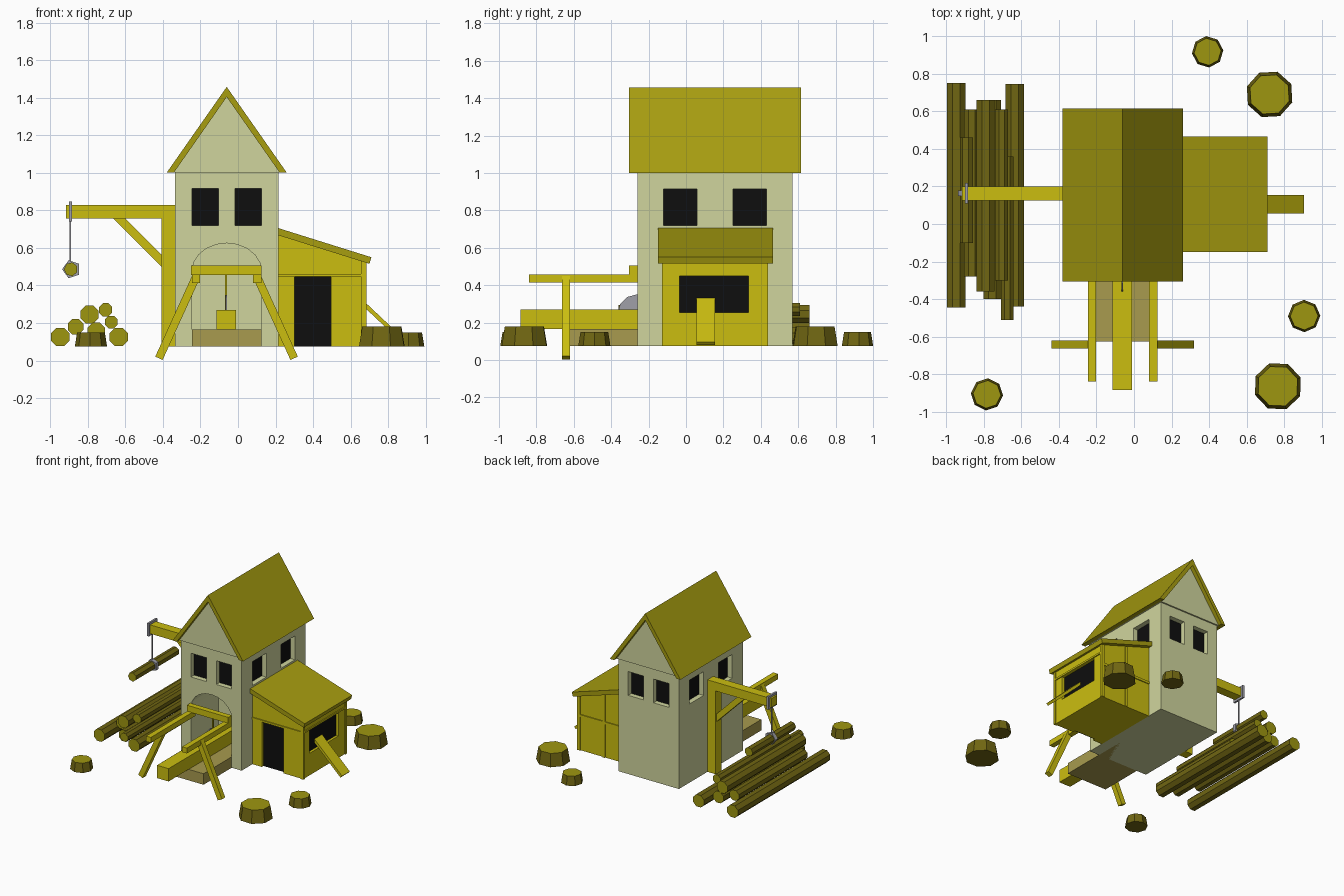
import bpy, bmesh, math
from mathutils import Vector

if "Cube" in bpy.data.objects:
    bpy.data.objects.remove(bpy.data.objects["Cube"])


def mat(name, r, g, b):
    lin = lambda c: ((c / 255 + 0.055) / 1.055) ** 2.4 if c > 10 else c / 255 / 12.92
    m = bpy.data.materials.new(name)
    m.diffuse_color = (lin(r), lin(g), lin(b), 1)
    m.use_nodes = True
    m.node_tree.nodes["Principled BSDF"].inputs["Base Color"].default_value = m.diffuse_color
    return m


WALL = mat("plaster wall", 208, 213, 157)
WOOD = mat("fresh timber", 203, 190, 16)
ROOF = mat("roof boards", 167, 157, 16)
CUT = mat("cut log end", 158, 150, 16)
BARK = mat("bark", 112, 102, 18)
TAN = mat("loading floor", 168, 155, 78)
DARK = mat("dark opening", 14, 14, 14)
IRON = mat("iron", 160, 160, 168)


def finish(name, bm, *mats):
    bmesh.ops.recalc_face_normals(bm, faces=bm.faces)
    me = bpy.data.meshes.new(name)
    bm.to_mesh(me)
    bm.free()
    for m in mats:
        me.materials.append(m)
    ob = bpy.data.objects.new(name, me)
    bpy.context.collection.objects.link(ob)
    return ob


def add_prism(bm, pts, y0, y1):
    """Extrude an x-z profile along y."""
    f = bm.faces.new([bm.verts.new((x, y0, z)) for x, z in pts])
    new = bmesh.ops.extrude_face_region(bm, geom=[f])["geom"]
    bmesh.ops.translate(bm, vec=(0, y1 - y0, 0),
                        verts=[v for v in new if isinstance(v, bmesh.types.BMVert)])


def prism(name, pts, y0, y1, m):
    bm = bmesh.new()
    add_prism(bm, pts, y0, y1)
    return finish(name, bm, m)


def rect(x0, x1, z0, z1):
    return [(x0, z0), (x1, z0), (x1, z1), (x0, z1)]


def box(name, x0, x1, y0, y1, z0, z1, m):
    return prism(name, rect(x0, x1, z0, z1), y0, y1, m)


def beam(name, a, b, w, y0, y1, m):
    """Slanted beam between two x-z points."""
    a, b = Vector(a), Vector(b)
    d = (b - a).normalized()
    n = Vector((-d.y, d.x)) * w / 2
    return prism(name, [a + n, b + n, b - n, a - n], y0, y1, m)


def cut(ob, bm, m):
    cutter = finish("cutter", bm, m)
    cutter.hide_render = True
    mod = ob.modifiers.new("openings", "BOOLEAN")
    mod.operation, mod.solver, mod.object = "DIFFERENCE", "EXACT", cutter
    bpy.context.view_layer.objects.active = ob
    bpy.ops.object.modifier_apply(modifier=mod.name)
    bpy.data.objects.remove(cutter)


def log(name, x, z, r, y0, y1, sides=8):
    pts = [(x + r * math.cos((i + .5) * math.tau / sides),
            z + r * math.sin((i + .5) * math.tau / sides)) for i in range(sides)]
    ob = prism(name, pts, y0, y1, BARK)
    ob.data.materials.append(CUT)
    for p in ob.data.polygons:
        p.material_index = int(abs(p.normal.y) > .9)
    return ob


# --- tower with recessed windows and arched saw bay
X0, X1, Y0, Y1, B = -.335, .215, -.26, .57, .075
tower = box("tower", X0, X1, Y0, Y1, B, 1.0, WALL)
D, Z0, Z1 = .045, .72, .915
bm = bmesh.new()
for i, (a, b) in enumerate([(-.245, -.105), (-.015, .125)]):
    for side, out, inn in (("front", Y0, Y0 + D), ("back", Y1, Y1 - D)):
        o = out + (out - inn)
        add_prism(bm, rect(a, b, Z0, Z1), min(o, inn), max(o, inn))
        s = .004 if side == "front" else -.004
        box(f"{side}_window_{i}", a, b, min(inn, inn - s), max(inn, inn - s), Z0, Z1, DARK)
for i, (a, b) in enumerate([(-.12, .06), (.25, .43)]):
    for side, out, inn in (("left", X0, X0 + D), ("right", X1, X1 - D)):
        o = out + (out - inn)
        add_prism(bm, rect(min(o, inn), max(o, inn), Z0, Z1), a, b)
        s = .004 if side == "left" else -.004
        box(f"{side}_window_{i}", min(inn, inn - s), max(inn, inn - s), a, b, Z0, Z1, DARK)
arch = [(-.245, B + .005), (.125, B + .005)]
arch += [(-.06 + .185 * math.cos(t * math.pi / 10), .475 + .15 * math.sin(t * math.pi / 10))
         for t in range(11)]
arch += []
add_prism(bm, arch, Y0 - .05, .1)
cut(tower, bm, WALL)

# --- gable and tower roof
prism("gable", [(X0 - .01, 1.0), (X1 + .01, 1.0), (-.06, 1.41)], Y0 - .012, Y1 + .012, WALL)
prism("tower_roof", [(-.38, 1), (-.06, 1.457), (.26, 1), (.222, 1), (-.06, 1.403), (-.342, 1)],
      -.305, .615, ROOF)

# --- saw bay: floor, log carriage, blade, rails, legs
box("bay_floor", -.245, .125, -.625, .1, B, .165, TAN)
box("carriage_log", -.115, -.01, -.885, .06, .165, .27, WOOD)
bm = bmesh.new()
bmesh.ops.create_cone(bm, cap_ends=True, segments=12, radius1=.1, radius2=.1, depth=.008)
saw = finish("saw_blade", bm, IRON)
saw.rotation_euler = (0, math.pi / 2, 0)
saw.location = (-.063, -.265, .25)
box("saw_hanger", -.068, -.058, -.24, -.23, .27, .46, WOOD)
box("bay_crossbeam", -.25, .125, -.305, -.26, .455, .505, WOOD)
for i, s in enumerate((-1, 1)):
    c = -.061
    xs = sorted((c + s * .142, c + s * .185))
    box(f"rail_{i}", xs[0], xs[1], -.84, -.26, .413, .457, WOOD)
    beam(f"rail_leg_{i}", (c + s * .165, .44), (c + s * .36, .012), .043, -.662, -.62, WOOD)

# --- side shed
shed = prism("shed", [(X1, B), (.675, B), (.675, .53), (X1, .68)], -.12, .43, WOOD)
bm = bmesh.new()
add_prism(bm, rect(.3, .495, B - .02, .445), -.16, -.095)
add_prism(bm, rect(.65, .72, .255, .45), -.035, .335)
cut(shed, bm, WOOD)
box("shed_door", .3, .495, -.099, -.093, B, .445, DARK)
box("shed_window", .648, .654, -.035, .335, .255, .45, DARK)
prism("shed_roof", [(X1, .705), (.71, .55), (.7, .515), (X1, .667)], -.15, .465, ROOF)
for y in (-.128, .418):
    box("shed_corner_post", .655, .683, y, y + .02, B, .53, WOOD)
box("shed_side_rail", .675, .683, -.12, .43, .45, .465, WOOD)
box("shed_front_rail", X1, .675, -.128, -.12, .447, .462, WOOD)
box("shed_back_rail", X1, .675, .43, .438, .35, .37, WOOD)
box("shed_back_post", .43, .45, .43, .438, B, .59, WOOD)
beam("shed_chute", (.645, .325), (.898, .087), .022, .055, .155, WOOD)

# --- crane on the left with hanging log
CY0, CY1 = .125, .2
box("crane_post", -.408, X0, CY0, CY1, B, .757, WOOD)
box("crane_arm", -.915, X0, CY0, CY1, .757, .829, WOOD)
beam("crane_brace", (-.655, .78), (-.385, .51), .045, .14, .185, WOOD)
box("arm_band", -.9, -.884, .108, .217, .74, .847, IRON)
box("crane_rope", -.896, -.888, .159, .167, .52, .745, IRON)
log("hanging_log", -.89, .486, .037, -.1, .46, 7)
band = log("log_band", -.887, .486, .05, .148, .178, 5)
band.data.materials.clear()
band.data.materials.append(IRON)
for p in band.data.polygons:
    p.material_index = 0

# --- log pile: x, z, radius, y start, y end
for i, l in enumerate([(-.947, .125, .053, -.445, .75), (-.635, .125, .053, -.44, .745),
                       (-.865, .18, .045, -.28, .61), (-.79, .245, .052, -.36, .66),
                       (-.755, .155, .05, -.4, .66), (-.705, .27, .038, -.3, .61),
                       (-.675, .205, .036, -.51, .36)]):
    log(f"pile_log_{i}", *l)

# --- stumps: x, y, base radius, height
for i, (x, y, r, h) in enumerate([(.392, .917, .084, .075), (.722, .69, .128, .105),
                                  (.906, -.49, .086, .075), (.766, -.864, .13, .105),
                                  (-.783, -.907, .086, .075)]):
    bm = bmesh.new()
    bmesh.ops.create_cone(bm, cap_ends=True, segments=8, radius1=r, radius2=r * .86, depth=h)
    ob = finish(f"stump_{i}", bm, BARK, CUT)
    ob.location = (x, y, B + h / 2)
    ob.rotation_euler.z = .1 + i * .35
    for p in ob.data.polygons:
        p.material_index = int(p.normal.z > .9)
